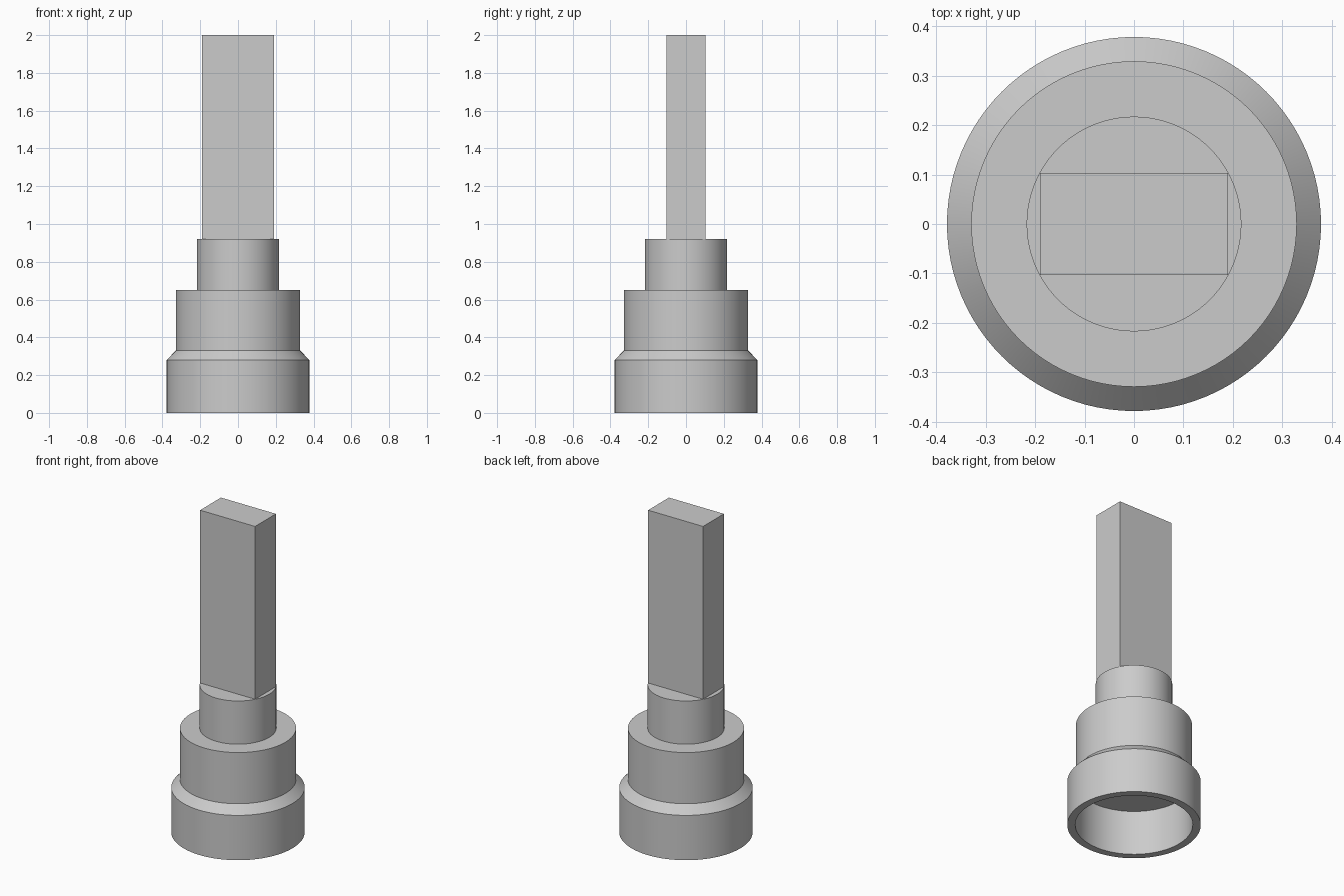
import bpy
import bmesh
from math import tau, radians

cube = bpy.data.objects.get("Cube")
if cube:
    bpy.data.objects.remove(cube, do_unlink=True)

SEGMENTS = 96

# Single plain metal colour
metal = bpy.data.materials.new("grey metal")
metal.use_nodes = True
colour = (0.6, 0.6, 0.6, 1)
metal.diffuse_color = colour
metal.node_tree.nodes["Principled BSDF"].inputs["Base Color"].default_value = colour


def add_object(name, bm):
    bmesh.ops.recalc_face_normals(bm, faces=bm.faces)
    mesh = bpy.data.meshes.new(name)
    bm.to_mesh(mesh)
    bm.free()
    mesh.materials.append(metal)
    obj = bpy.data.objects.new(name, mesh)
    bpy.context.collection.objects.link(obj)
    return obj


def lathe(name, profile):
    """Spin a list of (radius, height) points around the z axis."""
    bm = bmesh.new()
    verts = [bm.verts.new((r, 0, z)) for r, z in profile]
    edges = [bm.edges.new(pair) for pair in zip(verts, verts[1:])]
    bmesh.ops.spin(bm, geom=verts + edges, cent=(0, 0, 0), axis=(0, 0, 1),
                   angle=tau, steps=SEGMENTS, use_duplicate=False)
    bmesh.ops.remove_doubles(bm, verts=bm.verts, dist=0.0005)
    obj = add_object(name, bm)
    bpy.ops.object.select_all(action="DESELECT")
    obj.select_set(True)
    bpy.context.view_layer.objects.active = obj
    bpy.ops.object.shade_smooth_by_angle(angle=radians(30))
    return obj


# Stepped body: hollow socket, chamfered collar, shoulder and neck
lathe("stepped_body", [
    (0, 0.28), (0.333, 0.28), (0.333, 0), (0.378, 0),
    (0.378, 0.28), (0.329, 0.33), (0.329, 0.65),
    (0.217, 0.65), (0.217, 0.92), (0, 0.92),
])

# Flat rectangular bar standing on the neck
bar = bmesh.new()
bmesh.ops.create_cube(bar, size=1)
bmesh.ops.scale(bar, vec=(0.38, 0.206, 1.08), verts=bar.verts)
bmesh.ops.translate(bar, vec=(0, 0, 1.46), verts=bar.verts)
add_object("flat_bar", bar)
